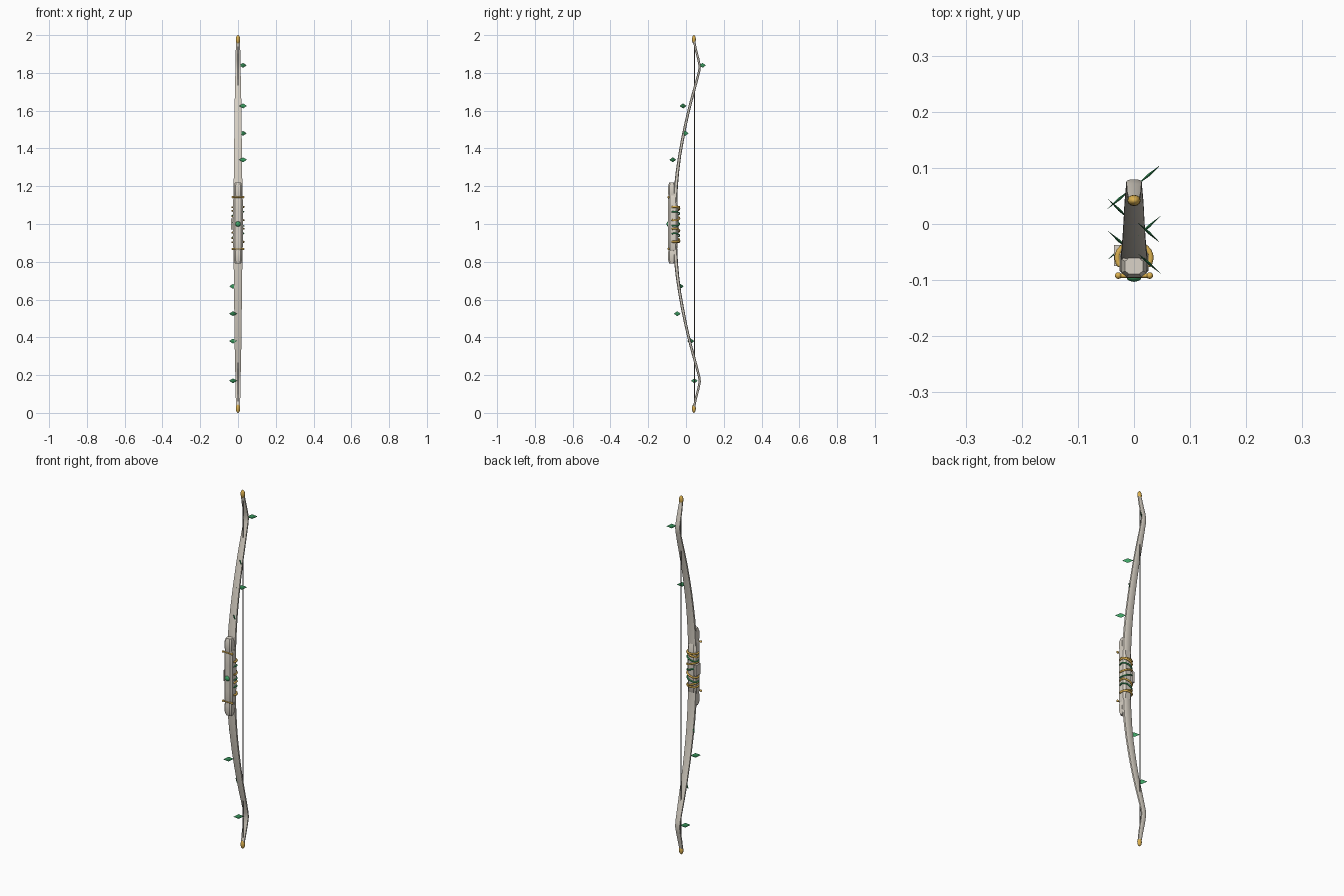
import bpy, bmesh, math
from mathutils import Vector, Matrix

if "Cube" in bpy.data.objects:
    bpy.data.objects.remove(bpy.data.objects["Cube"])

def material(name, rgb):
    m = bpy.data.materials.new(name)
    m.diffuse_color = (*rgb, 1)
    m.use_nodes = True
    m.node_tree.nodes["Principled BSDF"].inputs["Base Color"].default_value = m.diffuse_color
    return m

WOOD = material("pale_wood", (0.70, 0.65, 0.57))
GOLD = material("gold", (0.72, 0.44, 0.08))
GREEN = material("leaf_green", (0.05, 0.36, 0.13))
DARK = material("string_dark", (0.13, 0.12, 0.11))

def finish(bm, name, mat, smooth=None):
    bmesh.ops.recalc_face_normals(bm, faces=bm.faces)
    me = bpy.data.meshes.new(name)
    bm.to_mesh(me)
    bm.free()
    ob = bpy.data.objects.new(name, me)
    bpy.context.collection.objects.link(ob)
    me.materials.append(mat)
    if smooth:
        bpy.ops.object.select_all(action='DESELECT')
        ob.select_set(True)
        bpy.context.view_layer.objects.active = ob
        bpy.ops.object.shade_smooth_by_angle(angle=math.radians(smooth))
    return ob

def loft(name, rings, mat, smooth=None):
    bm = bmesh.new()
    vs = [[bm.verts.new(p) for p in r] for r in rings]
    n = len(vs[0])
    for a, b in zip(vs, vs[1:]):
        for i in range(n):
            bm.faces.new((a[i], a[(i + 1) % n], b[(i + 1) % n], b[i]))
    bm.faces.new(vs[0])
    bm.faces.new(vs[-1])
    return finish(bm, name, mat, smooth)

def octagon(hx, hy, c=0.6):
    return [(hx, c * hy), (c * hx, hy), (-c * hx, hy), (-hx, c * hy),
            (-hx, -c * hy), (-c * hx, -hy), (c * hx, -hy), (hx, -c * hy)]

def block(name, stations, mat):
    # stations: z, centre y, half width, half depth
    return loft(name, [[(x, y + cy, z) for x, y in octagon(hx, hy)]
                       for z, cy, hx, hy in stations], mat, 30)

def tube(name, pts, r, mat, n=8):
    rings = []
    for i, p in enumerate(pts):
        t = (pts[min(i + 1, len(pts) - 1)] - pts[max(i - 1, 0)]).normalized()
        ref = Vector((0, 1, 0)) if abs(t.z) > 0.9 else Vector((0, 0, 1))
        u = t.cross(ref).normalized()
        v = t.cross(u)
        rings.append([p + r * (u * math.cos(a) + v * math.sin(a))
                      for a in (2 * math.pi * k / n for k in range(n))])
    return loft(name, rings, mat, 50)

def ellipsoid(name, loc, scale, mat):
    bm = bmesh.new()
    bmesh.ops.create_uvsphere(bm, u_segments=12, v_segments=8, radius=1,
                              matrix=Matrix.Translation(loc) @ Matrix.Diagonal((*scale, 1)))
    return finish(bm, name, mat, 60)

# Limbs: one recurved stave, half profile (height from centre, y, half width, half depth)
half = [(0, -.062, .023, .012), (.1, -.060, .023, .012), (.2, -.053, .023, .010),
        (.28, -.045, .022, .009), (.36, -.034, .021, .008), (.44, -.020, .020, .008),
        (.52, -.004, .019, .0075), (.6, .014, .018, .007), (.68, .035, .017, .007),
        (.76, .057, .015, .0065), (.81, .070, .014, .006), (.835, .073, .0135, .006),
        (.87, .066, .013, .006), (.92, .053, .012, .006), (.975, .041, .009, .006)]
full = [(1 - h, y, a, b) for h, y, a, b in reversed(half[1:])] + \
       [(1 + h, y, a, b) for h, y, a, b in half]
rings = []
for i, (z, y, a, b) in enumerate(full):
    p, q = full[max(i - 1, 0)], full[min(i + 1, len(full) - 1)]
    t = Vector((0, q[1] - p[1], q[0] - p[0])).normalized()
    nrm = Vector((0, t.z, -t.y))
    rings.append([Vector((u, y, z)) + nrm * v for u, v in octagon(a, b)])
loft("limbs", rings, WOOD, 40)

# String and gold tips
tube("bow_string", [Vector((0, .045, .03)), Vector((0, .045, 1.97))], .003, DARK)
for label, z in (("lower", .023), ("upper", 1.977)):
    ellipsoid(label + "_tip", (0, .042, z), (.012, .010, .023), GOLD)

# Grip riser with stepped end caps
block("grip", [(.858, -.072, .020, .019), (.87, -.070, .025, .024), (.93, -.068, .026, .026),
               (1.07, -.068, .026, .026), (1.14, -.070, .025, .024), (1.152, -.072, .020, .019)], WOOD)
for label, s in (("lower", -1), ("upper", 1)):
    block(label + "_grip_cap", [(1.005 + s * h, -.075, a, b) for h, a, b in
          ((.13, .017, .016), (.158, .022, .020), (.195, .022, .020), (.215, .016, .014))], WOOD)
    # Gold pin across the front near each end
    z = 1.005 + s * .137
    tube(label + "_pin", [Vector((-.028, -.092, z)), Vector((.028, -.092, z))], .004, GOLD)
    for x in (-.028, .028):
        ellipsoid(label + "_pin_end", (x, -.092, z), (.006, .006, .006), GOLD)

# Side arrow rest
bm = bmesh.new()
bmesh.ops.create_cube(bm, size=1, matrix=Matrix.Translation((-.029, -.056, 1.0))
                      @ Matrix.Diagonal((.014, .037, .06, 1)))
finish(bm, "arrow_rest", WOOD)

# Cord wraps around the back of the grip: gold and green bands, alternately tilted
def wrap(name, z, tilt, r, mat):
    pts = []
    for k in range(17):
        a = math.radians(-35 + 250 * k / 16)
        x = .030 * math.cos(a)
        pts.append(Vector((x, -.060 + .025 * math.sin(a), z + tilt * x)))
    tube(name, pts, r, mat)

for i, z in enumerate((.915, .965, 1.03, 1.08)):
    wrap("gold_wrap", z, .35 if i % 2 else -.35, .005, GOLD)
for z in (.905, 1.09):
    wrap("gold_wrap", z, .05, .005, GOLD)
for i, z in enumerate((.94, 1.0, 1.055)):
    wrap("green_wrap", z, -.35 if i % 2 else .35, .004, GREEN)

# Front gem
ellipsoid("front_gem", (0, -.094, 1.0), (.014, .009, .014), GREEN)

# Leaves: upright pointed blades (root y, tip y, height, side)
def leaf(y0, y1, z, side):
    a, b = Vector((side * .006, y0, z)), Vector((side * .047, y1, z))
    d = b - a
    nrm = d.cross(Vector((0, 0, 1))).normalized()
    bm = bmesh.new()
    pts = [a] + [a + d * f + Vector((0, 0, h)) for f, h in
                 ((.3, .008), (.5, .013), (.7, .008))] + [b] + \
          [a + d * f - Vector((0, 0, h)) for f, h in ((.7, .008), (.5, .013), (.3, .008))]
    rim = [bm.verts.new(p) for p in pts]
    for s in (-1, 1):
        c = bm.verts.new((a + b) / 2 + nrm * s * .0025)
        for i in range(8):
            bm.faces.new((rim[i], rim[(i + 1) % 8], c))
    finish(bm, "leaf", GREEN)

for y0, y1, z, s in ((.070, .105, 1.84, 1), (.003, -.034, 1.625, 1), (-.022, .014, 1.48, 1),
                     (-.052, -.088, 1.34, 1), (-.048, -.012, .67, -1), (-.028, -.064, .525, -1),
                     (.006, .045, .38, -1), (.062, .027, .17, -1)):
    leaf(y0, y1, z, s)
